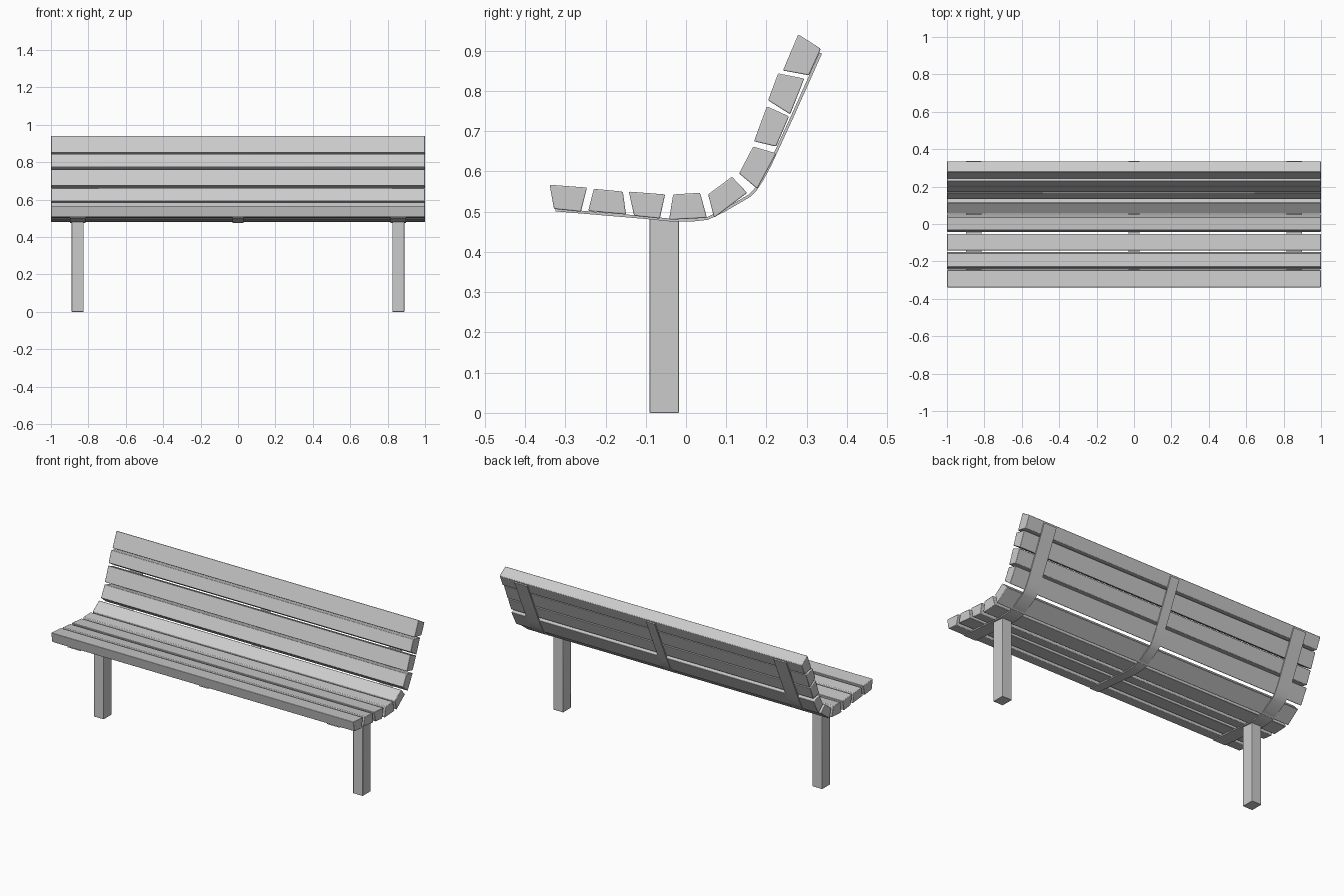
import bpy, bmesh, math
from mathutils import Vector

if "Cube" in bpy.data.objects:
    bpy.data.objects.remove(bpy.data.objects["Cube"])


def extrude_profile(name, pts, x0, x1, bevel=0.0):
    """Extrude a (y, z) outline along x."""
    bm = bmesh.new()
    face = bm.faces.new([bm.verts.new((x0, y, z)) for y, z in pts])
    res = bmesh.ops.extrude_face_region(bm, geom=[face])
    verts = [g for g in res["geom"] if isinstance(g, bmesh.types.BMVert)]
    bmesh.ops.translate(bm, verts=verts, vec=(x1 - x0, 0, 0))
    bmesh.ops.recalc_face_normals(bm, faces=bm.faces)
    mesh = bpy.data.meshes.new(name)
    bm.to_mesh(mesh)
    bm.free()
    ob = bpy.data.objects.new(name, mesh)
    bpy.context.collection.objects.link(ob)
    if bevel:
        mod = ob.modifiers.new("soft_edges", 'BEVEL')
        mod.width = bevel
        mod.segments = 2
        mod.limit_method = 'ANGLE'
    bpy.ops.object.select_all(action='DESELECT')
    ob.select_set(True)
    bpy.context.view_layer.objects.active = ob
    bpy.ops.object.shade_smooth_by_angle(angle=math.radians(35))
    return ob


# Wooden slats, front of seat to top of backrest
slats = [
    [(-.339, .567), (-.246, .560), (-.261, .500), (-.328, .507)],
    [(-.229, .557), (-.157, .550), (-.149, .493), (-.243, .502)],
    [(-.142, .550), (-.052, .543), (-.065, .483), (-.129, .490)],
    [(-.032, .543), (.035, .547), (.052, .485), (-.042, .480)],
    [(.055, .543), (.114, .587), (.152, .547), (.070, .485)],
    [(.167, .662), (.224, .645), (.177, .557), (.132, .595)],
    [(.201, .762), (.256, .737), (.224, .662), (.169, .675)],
    [(.229, .844), (.294, .831), (.259, .742), (.204, .777)],
    [(.279, .941), (.335, .905), (.306, .839), (.241, .851)],
]
for i, outline in enumerate(slats):
    kind = "seat_slat" if i < 5 else "back_slat"
    extrude_profile(f"{kind}_{i + 1}", outline, -1, 1, 0.003)

# Bent metal straps under the slats
path = [(-.325, .501), (-.10, .482), (-.03, .475), (.02, .476), (.055, .480),
        (.10, .502), (.160, .537), (.175, .552), (.192, .578), (.212, .615),
        (.27, .741), (.338, .893)]
P = [Vector(p) for p in path]
inner = []
for i, p in enumerate(P):
    t = (P[min(i + 1, len(P) - 1)] - P[max(i - 1, 0)]).normalized()
    inner.append(p + Vector((-t.y, t.x)) * 0.007)
strap = [tuple(p) for p in P + inner[::-1]]
for name, x, half in (("left_strap", -.857, .042), ("middle_strap", 0, .029),
                      ("right_strap", .857, .042)):
    extrude_profile(name, strap, x - half, x + half)

# Square legs
leg = [(-.091, 0), (-.017, 0), (-.017, .477), (-.091, .483)]
for name, x in (("left_leg", -.857), ("right_leg", .857)):
    extrude_profile(name, leg, x - .032, x + .032, 0.002)
